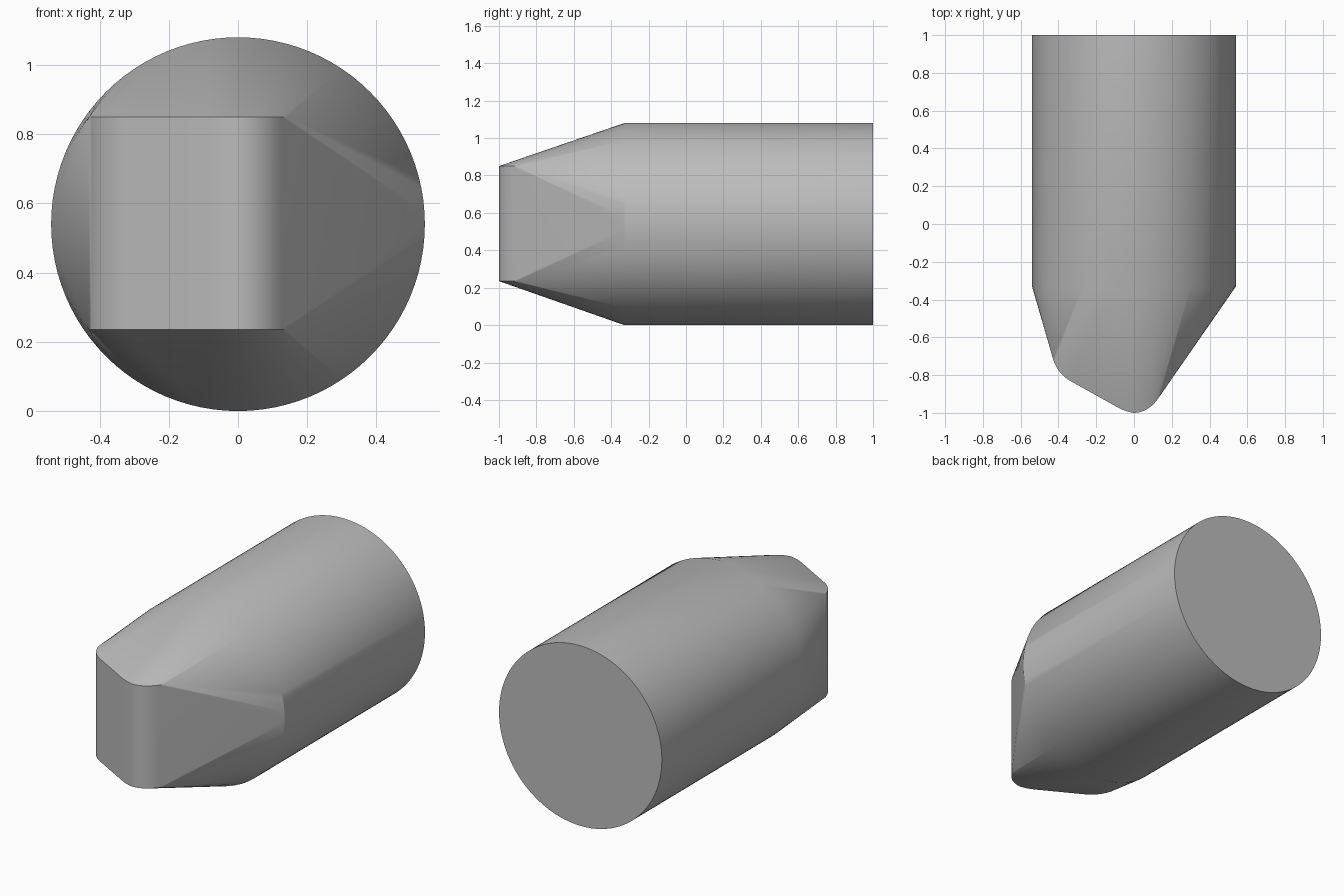
import bpy, bmesh, math

RADIUS, SEGMENTS = 0.54, 96
SHOULDER_Y, BACK_Y = -0.33, 1.0
NOSE_LOW, NOSE_HIGH = 0.235, 0.85

cube = bpy.data.objects.get("Cube")
if cube:
    bpy.data.objects.remove(cube, do_unlink=True)

# Plain grey
grey = bpy.data.materials.new("plain grey")
grey.use_nodes = True
colour = (0.5, 0.5, 0.5, 1)
grey.diffuse_color = colour
grey.node_tree.nodes["Principled BSDF"].inputs["Base Color"].default_value = colour


def fillet(start, corner, end, steps=8):
    """Rounded corner as a quadratic curve."""
    for i in range(steps + 1):
        t = i / steps
        yield [(1 - t) ** 2 * a + 2 * t * (1 - t) * b + t * t * c
               for a, b, c in zip(start, corner, end)]


# Nose outline in plan: a small left corner and the rounded off-centre tip
nose = list(fillet((-0.43, -0.71), (-0.405, -0.795), (-0.33, -0.835)))
nose += fillet((-0.10, -0.963), (-0.045, -0.995), (0.0, -1.0))
nose += fillet((0.0, -1.0), (0.085, -0.998), (0.14, -0.905))

# Round shank and upright nose wrapped into one tapered body
bm = bmesh.new()
for y in (SHOULDER_Y, BACK_Y):
    for i in range(SEGMENTS):
        a = math.tau * i / SEGMENTS
        bm.verts.new((RADIUS * math.cos(a), y, RADIUS + RADIUS * math.sin(a)))
for z in (NOSE_LOW, NOSE_HIGH):
    for x, y in nose:
        bm.verts.new((x, y, z))
bmesh.ops.remove_doubles(bm, verts=bm.verts, dist=0.0005)
hull = bmesh.ops.convex_hull(bm, input=bm.verts)
loose = {e for e in hull["geom_interior"] + hull["geom_unused"]
         if isinstance(e, bmesh.types.BMVert)}
bmesh.ops.delete(bm, geom=list(loose), context="VERTS")
bmesh.ops.dissolve_limit(bm, angle_limit=math.radians(0.3),
                         verts=bm.verts, edges=bm.edges)
bmesh.ops.recalc_face_normals(bm, faces=bm.faces)

mesh = bpy.data.meshes.new("tapered_body")
bm.to_mesh(mesh)
bm.free()
mesh.materials.append(grey)
body = bpy.data.objects.new("tapered_body", mesh)
bpy.context.collection.objects.link(body)
bpy.context.view_layer.objects.active = body
body.select_set(True)
bpy.ops.object.shade_smooth_by_angle(angle=math.radians(30))
